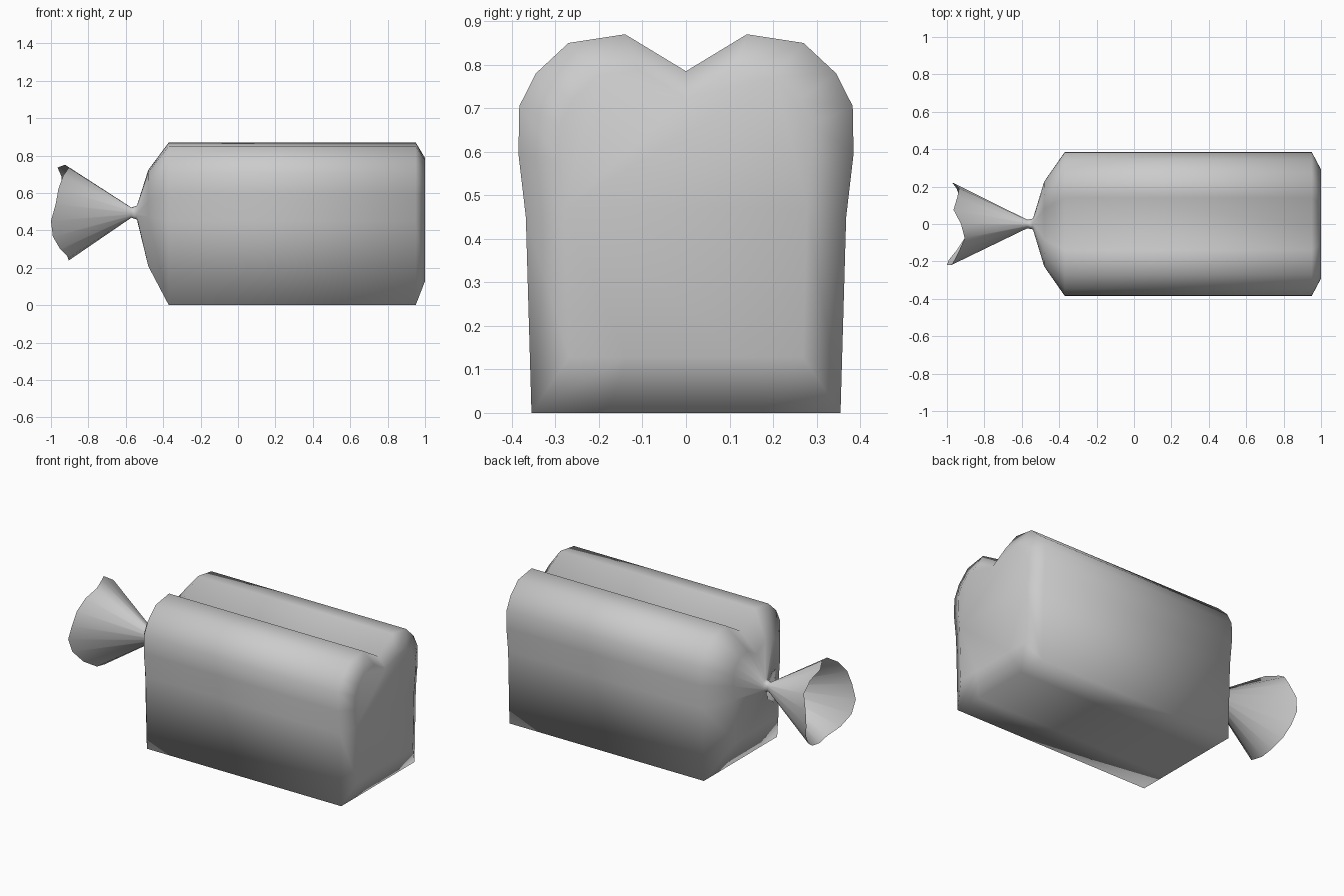
import bpy, bmesh, math

if "Cube" in bpy.data.objects:
    bpy.data.objects.remove(bpy.data.objects["Cube"])

# half outline of the loaf (y, z): top notch, crown, side, bottom corner, bottom
HALF = [(0.14, 0.87), (0.27, 0.85), (0.345, 0.78), (0.383, 0.705),
        (0.385, 0.595), (0.368, 0.45), (0.355, 0.0), (0.18, 0.0)]
OUTLINE = [(0, 0.785)] + HALF + [(0, 0.0)] + [(-y, z) for y, z in reversed(HALF)]
N = len(OUTLINE)
CZ = 0.495

# wavy edge of the gathered tail, starting at the top and going round by +y
RIM_X = [-0.925, -0.965, -0.945, -0.935, -0.965, -0.97, -0.95, -0.93, -0.91,
         -0.905, -0.905, -0.95, -0.99, -1.0, -0.975, -0.96, -0.935, -0.905]


def loaf_ring(x, s, cz):
    return [(x, y * s, cz + (z - cz) * s) for y, z in OUTLINE]


def round_ring(xs, ry, rz):
    ring = []
    for i, x in enumerate(xs):
        a = math.pi / 2 - 2 * math.pi * i / N
        ring.append((x, ry * math.cos(a), CZ + rz * math.sin(a)))
    return ring


def loft(name, rings, cap_first):
    bm = bmesh.new()
    rows = [[bm.verts.new(p) for p in r] for r in rings]
    for a, b in zip(rows, rows[1:]):
        for i in range(N):
            j = (i + 1) % N
            bm.faces.new((a[i], a[j], b[j], b[i]))
    if cap_first:
        bm.faces.new(rows[0][::-1])
    bmesh.ops.recalc_face_normals(bm, faces=bm.faces[:])
    # make sure the open shell faces outward
    if bm.calc_volume(signed=True) < 0:
        bmesh.ops.reverse_faces(bm, faces=bm.faces[:])
    for f in bm.faces:
        f.smooth = True
    mesh = bpy.data.meshes.new(name)
    bm.to_mesh(mesh)
    bm.free()
    obj = bpy.data.objects.new(name, mesh)
    bpy.context.collection.objects.link(obj)
    return obj


# wrapped loaf, pinched neck and flared open tail as one skin
loft("bread_bag", [
    loaf_ring(1.0, 0.757, 0.53),
    loaf_ring(0.95, 1.0, 0.5),
    loaf_ring(-0.37, 1.0, 0.5),
    loaf_ring(-0.48, 0.59, 0.51),
    round_ring([-0.54] * N, 0.03, 0.038),
    round_ring([-0.57] * N, 0.023, 0.027),
    round_ring(RIM_X, 0.222, 0.256),
], True)
